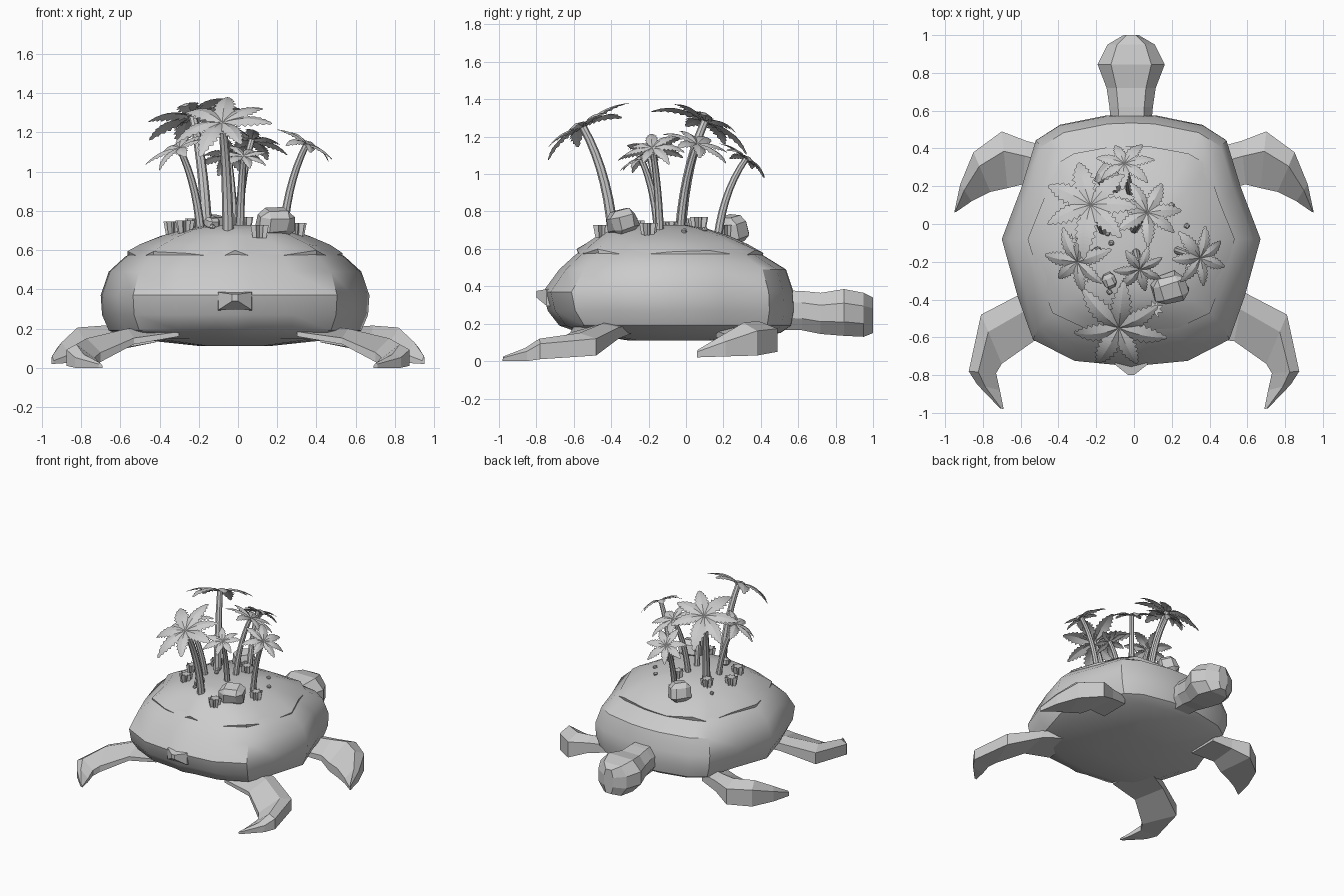
import bpy, bmesh, math, random
from mathutils import Vector, Matrix
from mathutils.bvhtree import BVHTree

if "Cube" in bpy.data.objects:
    bpy.data.objects.remove(bpy.data.objects["Cube"])

random.seed(4)
SX = -0.015  # small sideways shift of the body


def finish(name, bm, smooth=None, recalc=True):
    if recalc:
        bmesh.ops.recalc_face_normals(bm, faces=bm.faces)
    me = bpy.data.meshes.new(name)
    bm.to_mesh(me)
    ob = bpy.data.objects.new(name, me)
    bpy.context.collection.objects.link(ob)
    if smooth:
        bpy.ops.object.select_all(action='DESELECT')
        ob.select_set(True)
        bpy.context.view_layer.objects.active = ob
        bpy.ops.object.shade_smooth_by_angle(angle=math.radians(smooth))
    return ob


def loft(bm, rings, caps=True):
    vr = [[bm.verts.new(p) for p in r] for r in rings]
    n = len(vr[0])
    for a, b in zip(vr, vr[1:]):
        for i in range(n):
            j = (i + 1) % n
            bm.faces.new((a[i], a[j], b[j], b[i]))
    if caps:
        bm.faces.new(vr[0][::-1])
        bm.faces.new(vr[-1])
    return vr


# shell: one plan outline, scaled per height
half = [(0.13, 0.58), (0.38, 0.53), (0.505, 0.45), (0.58, 0.2), (0.685, -0.08),
        (0.6, -0.38), (0.52, -0.6), (0.3, -0.71), (0.09, -0.73)]
outline = half + [(0, -0.75)] + [(-x, y) for x, y in reversed(half)] + [(0, 0.585)]


def ring(z, sx, yf, yb, wob=0.0):
    sf, sb = (yf + 0.08) / 0.66, (-0.08 - yb) / 0.65
    out = []
    for i, (x, y) in enumerate(outline):
        y2 = -0.08 + (y + 0.08) * (sf if y > -0.08 else sb)
        out.append((SX + x * sx, y2, z + wob * math.sin(i * 2.3)))
    return out


bm = bmesh.new()
loft(bm, [ring(0.11, 0.25, 0.15, -0.3), ring(0.15, 0.8, 0.5, -0.55), ring(0.19, 0.94, 0.56, -0.66),
          ring(0.27, 0.99, 0.575, -0.72), ring(0.37, 1.0, 0.57, -0.745), ring(0.49, 0.94, 0.53, -0.66),
          ring(0.565, 0.82, 0.41, -0.58), ring(0.63, 0.67, 0.29, -0.5), ring(0.69, 0.4, 0.13, -0.38)])
finish("shell", bm, 35)

# sand layer resting on the shell with a wavy lower edge
bm = bmesh.new()
loft(bm, [ring(0.55, 0.8, 0.40, -0.56, 0.02), ring(0.58, 0.8, 0.41, -0.57, 0.02),
          ring(0.625, 0.71, 0.33, -0.52, 0.005), ring(0.67, 0.56, 0.23, -0.46),
          ring(0.705, 0.4, 0.12, -0.41), ring(0.728, 0.2, 0.0, -0.3)])
bmesh.ops.recalc_face_normals(bm, faces=bm.faces)
ground = BVHTree.FromBMesh(bm)
finish("sand", bm, 40)


def ground_z(x, y):
    hit = ground.ray_cast(Vector((x, y, 3)), Vector((0, 0, -1)))[0]
    return hit.z if hit else 0.6


# head and neck: chamfered box sections (y, half width, bottom, top)
bm = bmesh.new()
rings = []
for y, w, b, t in [(0.45, 0.1, 0.17, 0.38), (0.62, 0.115, 0.165, 0.375), (0.72, 0.13, 0.145, 0.365),
                   (0.845, 0.178, 0.135, 0.385), (0.95, 0.125, 0.13, 0.365), (1.0, 0.04, 0.15, 0.34)]:
    h = t - b
    prof = [(-w * .6, b), (w * .6, b), (w, b + h * .3), (w, b + h * .7),
            (w * .6, t), (-w * .6, t), (-w, b + h * .7), (-w, b + h * .3)]
    rings.append([(SX + x, y, z) for x, z in prof])
loft(bm, rings)
finish("head", bm)

# tail stub
bm = bmesh.new()
loft(bm, [[(SX - .09, -.7, .29), (SX + .09, -.7, .29), (SX + .09, -.7, .39), (SX - .09, -.7, .39)],
          [(SX - .085, -.745, .295), (SX + .085, -.745, .295), (SX + .085, -.745, .385), (SX - .085, -.745, .385)],
          [(SX - .015, -.8, .34), (SX + .015, -.8, .34), (SX + .015, -.8, .375), (SX - .015, -.8, .375)]])
finish("tail", bm)


# flippers: stations of (lead xy, trail xy, top z, bottom z)
def flipper(name, side, stations):
    bm = bmesh.new()
    rings = []
    for lx, ly, tx, ty, zt, zb in stations:
        L, T = Vector((lx, ly)), Vector((tx, ty))
        r = []
        for f, z in [(0, zb), (0, zb + .75 * (zt - zb)), (.35, zt), (1, zb + .4 * (zt - zb)), (1, zb)]:
            p = L.lerp(T, f)
            r.append((side * p.x, p.y, z))
        rings.append(r)
    loft(bm, rings)
    finish(name, bm)


front = [(0.42, 0.40, 0.42, 0.16, 0.21, 0.13), (0.57, 0.44, 0.59, 0.21, 0.21, 0.1),
         (0.7, 0.49, 0.67, 0.19, 0.215, 0.05), (0.85, 0.38, 0.76, 0.17, 0.205, 0.03),
         (0.92, 0.21, 0.86, 0.12, 0.13, 0.025), (0.952, 0.06, 0.94, 0.065, 0.06, 0.02)]
rear = [(0.35, -0.26, 0.3, -0.6, 0.22, 0.16), (0.58, -0.36, 0.53, -0.62, 0.2, 0.12),
        (0.81, -0.48, 0.7, -0.74, 0.15, 0.03), (0.875, -0.78, 0.73, -0.79, 0.12, 0.01),
        (0.83, -0.85, 0.71, -0.88, 0.07, 0.0), (0.71, -0.975, 0.69, -0.98, 0.025, 0.0)]
for side, tag in ((1, "right"), (-1, "left")):
    flipper("front_flipper_" + tag, side, front)
    flipper("rear_flipper_" + tag, side, rear)


# palms: curved trunk plus a crown of serrated fronds
def palm(i, base, top, radius, fronds):
    b = Vector((*base, ground_z(*base) - 0.03))
    t = Vector(top)
    c = Vector((b.x + (t.x - b.x) * .2, b.y + (t.y - b.y) * .2, b.z + (t.z - b.z) * .6))
    bm = bmesh.new()
    rings = []
    for k in range(8):
        u = k / 7
        p = b * (1 - u) ** 2 + c * 2 * u * (1 - u) + t * u * u
        d = ((c - b) * (1 - u) + (t - c) * u).normalized()
        q = Vector((0, 0, 1)).rotation_difference(d)
        r = (0.027 - 0.008 * u) * (1.1 if radius > .2 else .85)
        rings.append([p + q @ Vector((r * math.cos(a * math.pi / 4), r * math.sin(a * math.pi / 4), 0))
                      for a in range(8)])
    loft(bm, rings)
    finish(f"palm_trunk_{i}", bm, 40)
    tilt = Vector((0, 0, 1)).rotation_difference((t - c).normalized()).to_matrix().to_4x4()
    bm = bmesh.new()
    n = 16
    for f in range(fronds):
        ang = math.tau * (f + random.uniform(-.12, .12)) / fronds + i
        m = Matrix.Translation(t) @ tilt @ Matrix.Rotation(ang, 4, 'Z')
        L = radius * random.uniform(.9, 1.1)
        droop = random.uniform(.4, .65)
        rows = []
        for k in range(n + 1):
            u = k / n
            w = L * (.03 + .19 * math.sin(math.pi * u ** .8)) * (1 if k % 2 else .7)
            if k == n:
                w = .002
            z = L * (.4 * u - droop * u * u)
            x = L * u
            rows.append([bm.verts.new(m @ Vector(v)) for v in
                         ((x + w * .3, w, z - w * .3), (x, 0, z), (x + w * .3, -w, z - w * .3))])
        for r0, r1 in zip(rows, rows[1:]):
            for s in (0, 1):
                bm.faces.new((r0[s], r0[s + 1], r1[s + 1], r1[s]))
    finish(f"palm_fronds_{i}", bm, recalc=False)


palms = [((-0.16, -0.03), (-0.23, 0.1, 1.28), 0.27, 7), ((-0.02, 0.17), (-0.05, 0.32, 1.08), 0.16, 7),
         ((0.0, -0.03), (0.07, 0.06, 1.16), 0.19, 7), ((-0.19, -0.14), (-0.3, -0.2, 1.12), 0.18, 7),
         ((0.01, -0.15), (0.03, -0.24, 1.08), 0.14, 7), ((0.23, -0.14), (0.35, -0.18, 1.14), 0.17, 7),
         ((-0.05, -0.39), (-0.08, -0.55, 1.25), 0.26, 7)]
for i, p in enumerate(palms):
    palm(i, *p)


# rocks: jittered low-poly lumps
def rock(name, x, y, sx, sy, sz, rot):
    bm = bmesh.new()
    bmesh.ops.create_cube(bm, size=1.7)
    bmesh.ops.bevel(bm, geom=bm.edges[:], offset=0.4, segments=1, affect='EDGES')
    for v in bm.verts:
        v.co *= random.uniform(.9, 1.08)
    bm.transform(Matrix.Translation((x, y, ground_z(x, y) + sz * .5)) @ Matrix.Rotation(rot, 4, 'Z')
                 @ Matrix.Rotation(.25, 4, 'X') @ Matrix.Diagonal((sx, sy, sz, 1)))
    finish(name, bm)


rock("big_rock_front", 0.19, -0.34, 0.105, 0.085, 0.075, 0.3)
rock("big_rock_back", -0.12, 0.25, 0.085, 0.085, 0.085, 0.8)
rock("medium_rock", -0.13, -0.3, 0.04, 0.045, 0.035, 0.4)
for k, (x, y) in enumerate([(-.12, -.1), (.28, -.01), (-.13, -.36), (-.14, -.05), (.2, .1), (-.3, .1)]):
    rock(f"pebble_{k}", x, y, .016, .014, .014, k)


# grass tufts: star-shaped low walls
def tuft(k, x, y, r, h):
    z = ground_z(x, y) - .01
    rings = []
    for s, dz in ((.75, 0), (1, h)):
        rings.append([(x + s * r * q * math.cos(a), y + s * r * q * math.sin(a), z + dz)
                      for a, q in [(math.tau * j / 16 + k, 1 if j % 2 else .5) for j in range(16)]])
    bm = bmesh.new()
    loft(bm, rings)
    finish(f"grass_tuft_{k}", bm)


for k, (x, y) in enumerate([(.11, -.45), (-.27, -.27), (-.33, -.1), (.03, .07), (-.06, .22), (-.22, .05), (.3, -.2)]):
    tuft(k, x, y, .05, .065)
